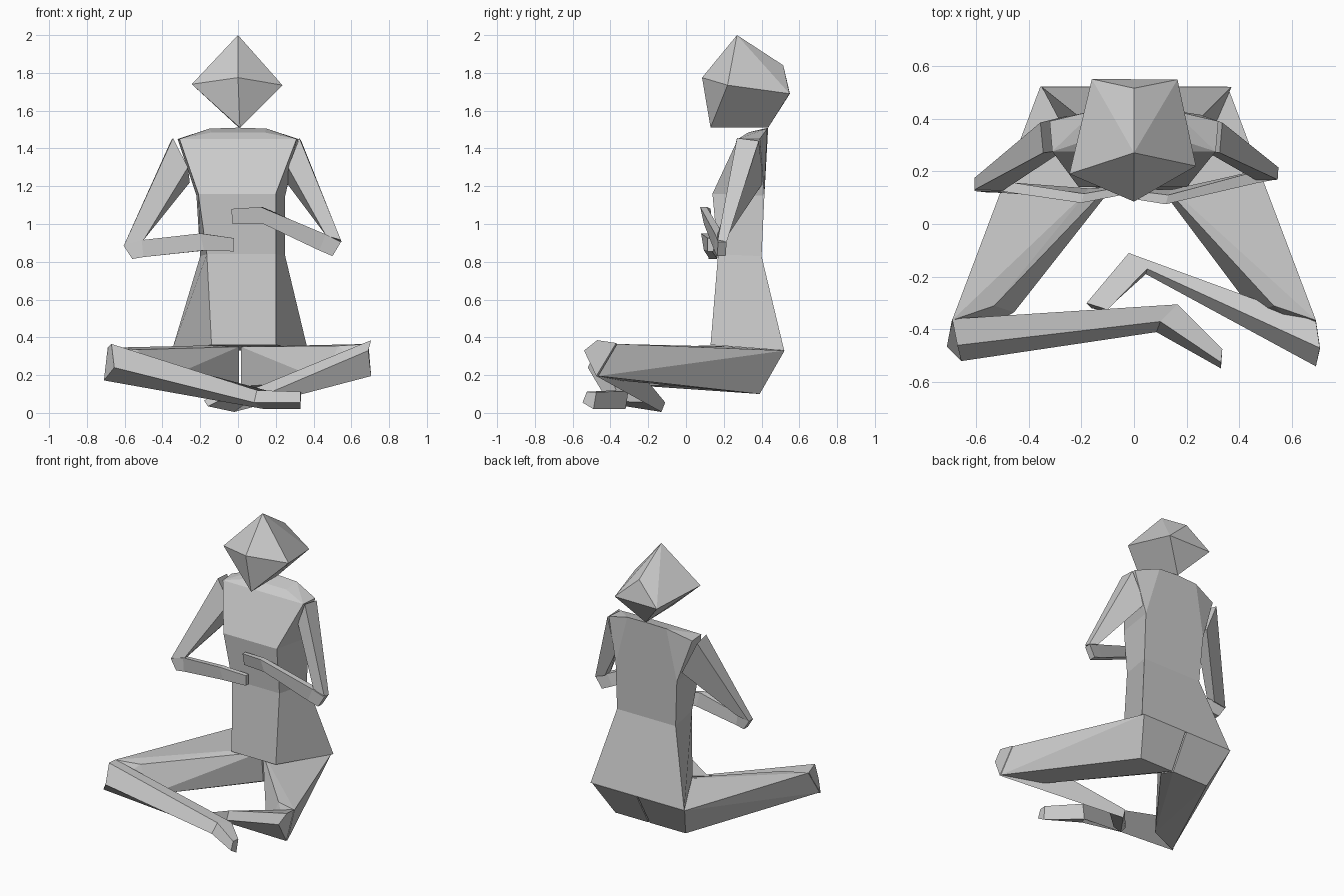
import bpy, bmesh, math


def finish(name, bm):
    bmesh.ops.recalc_face_normals(bm, faces=bm.faces)
    me = bpy.data.meshes.new(name)
    bm.to_mesh(me)
    bm.free()
    ob = bpy.data.objects.new(name, me)
    bpy.context.collection.objects.link(ob)
    return ob


def hull(name, pts):
    # convex faceted block around a few corner points
    bm = bmesh.new()
    for p in pts:
        bm.verts.new(p)
    r = bmesh.ops.convex_hull(bm, input=bm.verts)
    junk = [v for v in bm.verts if not v.link_faces]
    bmesh.ops.delete(bm, geom=junk, context='VERTS')
    bmesh.ops.dissolve_limit(bm, angle_limit=math.radians(4),
                             verts=bm.verts, edges=bm.edges)
    return finish(name, bm)


def loft(name, rings):
    # capped skin through four-cornered sections
    bm = bmesh.new()
    vs = [[bm.verts.new(p) for p in r] for r in rings]
    for a, b in zip(vs, vs[1:]):
        for i in range(4):
            j = (i + 1) % 4
            bm.faces.new((a[i], a[j], b[j], b[i]))
    bm.faces.new(vs[0])
    bm.faces.new(vs[-1])
    return finish(name, bm)


# head: tilted block with a pointed face
hull("head", [(0, .085, 1.775), (0, .27, 2), (-.245, .19, 1.74), (.235, .22, 1.735),
              (.01, .13, 1.51), (0, .515, 1.84), (-.16, .55, 1.69),
              (.165, .548, 1.69), (.005, .435, 1.51)])


# torso: hips, waist and chest sections (front pair, back pair)
def section(fl, fr, fy, fz, bl, br, by, bz):
    return [(fl, fy, fz), (fr, fy, fz), (br, by, bz), (bl, by, bz)]


loft("torso", [section(-.14, .20, .13, .36, -.35, .37, .52, .33),
               section(-.165, .20, .17, .84, -.20, .25, .40, .83),
               section(-.21, .20, .14, 1.16, -.22, .25, .415, 1.15)])

# chest and shoulders
chest = [(-.21, .14, 1.16), (.20, .14, 1.16), (.25, .415, 1.15), (-.22, .415, 1.15),
         (0, .435, 1.51)]
for s in (-1, 1):
    chest += [(s * .31, .275, 1.45), (s * .32, .39, 1.45), (s * .255, .31, 1.30),
              (s * .265, .405, 1.30), (s * .14, .33, 1.485), (s * .15, .43, 1.505)]
hull("chest", chest)

# upper arms, from shoulder to elbow
elbows = {
    "left": [(-.50, .125, .915), (-.605, .13, .885), (-.605, .175, .885), (-.515, .175, .90)],
    "right": [(.465, .165, .94), (.545, .168, .915), (.548, .215, .905), (.475, .215, .93)],
}
for side, s in (("left", -1), ("right", 1)):
    k = 1.06 if s < 0 else 1
    loft(side + "_upper_arm", [
        [(s * .265, .28, 1.30), (s * .325 * k, .27, 1.455), (s * .335 * k, .385, 1.44),
         (s * .255, .41, 1.22)], elbows[side]])

# forearms and hands: elbow, wrist, fingertips
loft("left_forearm", [
    [(-.605, .125, .885), (-.56, .12, .815), (-.56, .165, .815), (-.605, .17, .885)],
    [(-.51, .125, .915), (-.50, .118, .825), (-.50, .16, .825), (-.51, .165, .91)],
    [(-.20, .08, .95), (-.18, .095, .86), (-.17, .135, .86), (-.19, .115, .95)],
    [(-.02, .115, .925), (-.02, .115, .855), (-.02, .145, .855), (-.02, .145, .925)]])
loft("right_forearm", [
    [(.545, .17, .905), (.50, .165, .83), (.50, .21, .83), (.545, .215, .905)],
    [(.465, .155, .945), (.43, .15, .86), (.43, .195, .86), (.465, .20, .94)],
    [(.12, .075, 1.09), (.135, .095, 1.0), (.14, .13, 1.0), (.13, .11, 1.09)],
    [(-.035, .10, 1.08), (-.03, .11, 1.0), (-.03, .14, 1.0), (-.035, .13, 1.08)]])

# thighs: broad at the seat, narrowing to the knee
for side, s, dz in (("left", -1, 0), ("right", 1, .02)):
    c = .01 + s * .005
    hull(side + "_thigh", [
        (s * .355, .522, .33), (c, .522, .33), (c, .39, .10), (s * .27, .39, .10),
        (c, .25, .35), (c, .27, .14), (s * .17, .13, .357),
        (s * .69, -.365, .345 + dz), (s * .705, -.465, .175 + dz),
        (s * .53, -.31, .335 + dz), (s * .455, -.335, .15 + dz)])

# shins and feet: knee, ankle, toes
loft("left_shin", [
    [(-.69, -.36, .345), (-.67, -.46, .365), (-.655, -.52, .24), (-.71, -.465, .172)],
    [(.165, -.305, .115), (.10, -.37, .12), (.085, -.41, .055), (.14, -.32, .02)],
    [(.335, -.475, .11), (.33, -.525, .112), (.33, -.548, .055), (.33, -.49, .02)]])
loft("right_shin", [
    [(.69, -.37, .37), (.705, -.47, .385), (.69, -.54, .33), (.705, -.475, .195)],
    [(-.02, -.11, .055), (.05, -.17, .115), (.045, -.19, .055), (-.02, -.13, .005)],
    [(-.18, -.30, .065), (-.10, -.325, .11), (-.11, -.33, .06), (-.16, -.32, .035)]])
